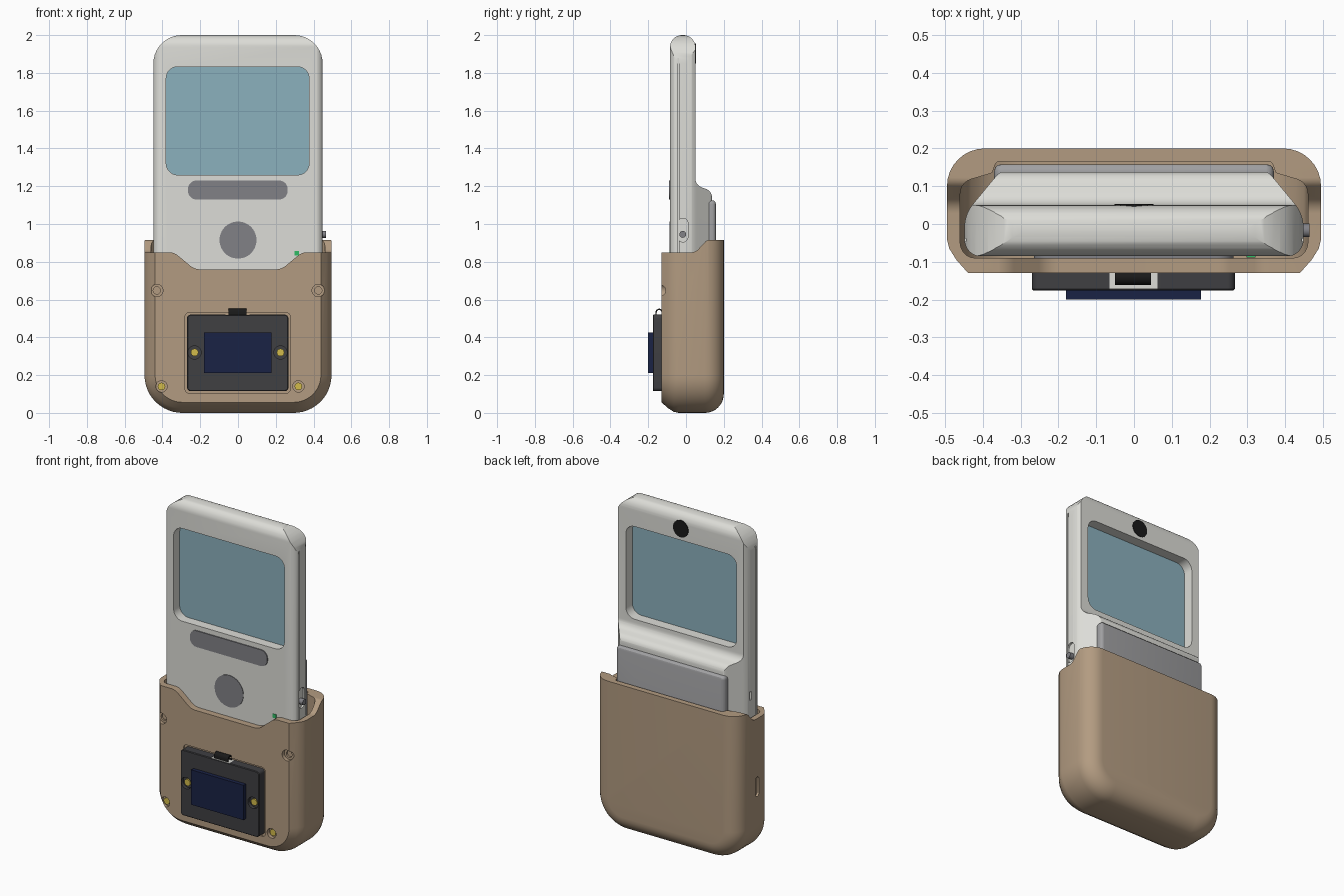
import bpy, bmesh, math
from mathutils import Vector

if "Cube" in bpy.data.objects:
    bpy.data.objects.remove(bpy.data.objects["Cube"])


def mat(name, rgb):
    m = bpy.data.materials.new(name)
    m.diffuse_color = (*rgb, 1)
    m.use_nodes = True
    m.node_tree.nodes["Principled BSDF"].inputs["Base Color"].default_value = m.diffuse_color
    return m


TAN = mat("tan", (0.45, 0.33, 0.22))
WHITE = mat("off_white", (0.72, 0.72, 0.68))
GLASS = mat("teal_glass", (0.26, 0.44, 0.51))
GREY = mat("mid_grey", (0.22, 0.22, 0.24))
LIGHT = mat("light_grey", (0.35, 0.35, 0.36))
DARK = mat("charcoal", (0.05, 0.05, 0.055))
BLACK = mat("black", (0.01, 0.01, 0.01))
NAVY = mat("navy", (0.01, 0.016, 0.06))
GOLD = mat("gold", (0.65, 0.5, 0.07))
GREEN = mat("green", (0.03, 0.5, 0.13))


def fillet(corners, seg=8):
    """Round each (u, v, radius) corner of a polygon."""
    out, n = [], len(corners)
    for i, c in enumerate(corners):
        p = Vector(c[:2])
        r = c[2] if len(c) > 2 else 0
        if r <= 0:
            out.append(p)
            continue
        a = (Vector(corners[i - 1][:2]) - p).normalized()
        b = (Vector(corners[(i + 1) % n][:2]) - p).normalized()
        half = a.angle(b) / 2
        mid = p + (a + b).normalized() * r / math.sin(half)
        s = p + a * r / math.tan(half) - mid
        sweep = s.angle_signed(p + b * r / math.tan(half) - mid)
        for k in range(seg + 1):
            t = -sweep * k / seg
            out.append(mid + Vector((s.x * math.cos(t) - s.y * math.sin(t),
                                     s.x * math.sin(t) + s.y * math.cos(t))))
    return out


def rect(u0, u1, v0, v1, r=0, seg=8):
    return fillet([(u0, v0, r), (u1, v0, r), (u1, v1, r), (u0, v1, r)], seg)


def circle(u, v, r, n=28):
    return [Vector((u + r * math.cos(2 * math.pi * k / n),
                    v + r * math.sin(2 * math.pi * k / n))) for k in range(n)]


def loft(name, rings, m=None):
    """Skin equal-length 3D rings and cap both ends."""
    bm = bmesh.new()
    vs = [[bm.verts.new(p) for p in ring] for ring in rings]
    n = len(vs[0])
    for a, b in zip(vs, vs[1:]):
        for i in range(n):
            bm.faces.new((a[i], a[(i + 1) % n], b[(i + 1) % n], b[i]))
    bm.faces.new(vs[0])
    bm.faces.new(vs[-1])
    bmesh.ops.recalc_face_normals(bm, faces=bm.faces)
    me = bpy.data.meshes.new(name)
    bm.to_mesh(me)
    bm.free()
    ob = bpy.data.objects.new(name, me)
    bpy.context.collection.objects.link(ob)
    if m:
        me.materials.append(m)
    return ob


def prism(name, pts, axis, a, b, m=None):
    place = {"x": lambda p, t: (t, p[0], p[1]),
             "y": lambda p, t: (p[0], t, p[1]),
             "z": lambda p, t: (p[0], p[1], t)}[axis]
    return loft(name, [[place(p, t) for p in pts] for t in (a, b)], m)


def apply(ob, mod):
    bpy.context.view_layer.objects.active = ob
    bpy.ops.object.modifier_apply(modifier=mod.name)


def cut(ob, cutter, op="DIFFERENCE"):
    mod = ob.modifiers.new("cut", "BOOLEAN")
    mod.operation, mod.object, mod.solver = op, cutter, "EXACT"
    apply(ob, mod)
    bpy.data.objects.remove(cutter, do_unlink=True)


def bevel(ob, w, seg=2):
    mod = ob.modifiers.new("bevel", "BEVEL")
    mod.width, mod.segments, mod.limit_method = w, seg, "ANGLE"
    mod.angle_limit = math.radians(50)
    apply(ob, mod)


def mirrored(half):
    return half + [(-c[0], *c[1:]) for c in reversed(half)]


# Device body: front outline, side profile and plan section intersected
body = prism("device_body", rect(-0.448, 0.448, 0.06, 2.0, 0.15, 10), "y", -0.3, 0.3, WHITE)
side = fillet([(-0.085, 0.03, 0.04), (-0.085, 2.0, 0.064), (0.05, 2.0, 0.064),
               (0.05, 1.205, 0.05), (0.138, 1.175, 0.05), (0.138, 0.03, 0.04)])
cut(body, prism("side", side, "x", -0.6, 0.6), "INTERSECT")
plan = fillet(mirrored([(0.449, -0.086, 0.045), (0.449, 0.025, 0.1), (0.355, 0.139, 0.03)]))
cut(body, prism("plan", plan, "z", -0.1, 2.1), "INTERSECT")

# Window, seam grooves, button recess and side slot in the body
window = rect(-0.38, 0.376, 1.26, 1.832, 0.06)
cut(body, prism("window", window, "y", -0.4, 0.4))
for s in (-1, 1):
    cut(body, prism("seam", rect(-0.046, -0.038, 0.6, 1.88), "x", s * 0.44, s * 0.5))
cut(body, prism("recess", rect(-0.044, 0.01, 0.905, 1.03, 0.026), "x", 0.436, 0.5))
cut(body, prism("slot", rect(0.0, 0.016, 0.95, 1.0), "x", -0.5, -0.43))

prism("window_glass", rect(-0.382, 0.378, 1.258, 1.834, 0.06), "y", -0.026, -0.014, GLASS)
prism("speaker_bar", rect(-0.265, 0.263, 1.13, 1.23, 0.045), "y", -0.091, -0.08, GREY)
prism("round_pad", circle(0, 0.915, 0.098, 48), "y", -0.088, -0.08, GREY)
prism("status_light", rect(0.298, 0.322, 0.832, 0.856), "y", -0.088, -0.08, GREEN)
prism("camera_lens", circle(0, 1.903, 0.052, 36), "y", 0.04, 0.053, BLACK)
prism("side_button", circle(-0.017, 0.945, 0.018), "x", 0.40, 0.465, GREY)
pack = prism("battery_pack", rect(-0.37, 0.37, 0.12, 1.125, 0.02, 4), "y", 0.10, 0.158, LIGHT)
bevel(pack, 0.018, 3)

# Case shell: rounded outline with softened front and back rims
profile = [(-0.13, 0.056), (-0.095, 0.025), (-0.065, 0.006), (-0.04, 0)]
profile += [(0.1 + 0.1 * math.sin(t), 0.1 - 0.1 * math.cos(t))
            for t in (math.pi / 2 * k / 8 for k in range(9))]


def outline(d):
    return fillet([(-0.495 + d, d, 0.2 - d), (0.495 - d, d, 0.2 - d),
                   (0.495 - d, 1.1), (-0.495 + d, 1.1)], 12)


case = loft("case_shell", [[(p[0], y, p[1]) for p in outline(d)] for y, d in profile], TAN)
top = fillet([(-0.3, -0.1), (-0.3, 0.85), (0.05, 0.85, 0.05), (0.11, 0.915, 0.03),
              (0.3, 0.915), (0.3, -0.1)])
cut(case, prism("top", top, "x", -0.7, 0.7), "INTERSECT")

# Pocket that holds the device
pocket = prism("pocket", fillet(mirrored([(0.46, -0.09, 0.04), (0.46, 0.11, 0.04),
                                          (0.375, 0.135, 0.01), (0.365, 0.166, 0.015)]), 5),
               "z", -0.1, 1.3)
bounds = fillet([(-0.462, 0.045, 0.16), (0.462, 0.045, 0.16), (0.462, 1.2), (-0.462, 1.2)])
cut(pocket, prism("bounds", bounds, "y", -0.3, 0.3), "INTERSECT")
cut(case, pocket)

# Lowered front lip, port slot and cord hole
dip = fillet([(-0.45, 1.0), (-0.45, 0.851), (-0.34, 0.851, 0.08), (-0.23, 0.76, 0.08),
              (0.23, 0.76, 0.08), (0.34, 0.851, 0.08), (0.45, 0.851), (0.45, 1.0)])
cut(case, prism("dip", dip, "y", -0.3, -0.06))
cut(case, prism("port", rect(-0.005, 0.03, 0.37, 0.49, 0.017, 5), "x", -0.6, -0.48))
cord = prism("cord_hole", circle(0, 0, 0.02), "z", -0.012, 0.1)
cord.location = (-0.436, 0.05, 0.059)
cord.rotation_euler = (0, math.radians(-135), 0)
bpy.context.view_layer.update()
cut(case, cord)
cut(case, prism("seat", rect(-0.28, 0.276, 0.105, 0.53, 0.02), "y", -0.3, -0.122))

# Case fixings: open holes above, gold screws below
for x, z, r in ((-0.43, 0.648, 0.033), (0.425, 0.648, 0.033),
                (-0.405, 0.14, 0.03), (0.32, 0.14, 0.03)):
    cut(case, prism("bore", circle(x, z, r), "y", -0.3, -0.108))
    if z > 0.5:
        cut(case, prism("bore", circle(x, z, 0.019), "y", -0.3, -0.097))
    else:
        prism("case_screw", circle(x, z, 0.02), "y", -0.118, -0.1, GOLD)

# Front display module
frame = prism("display_frame", rect(-0.27, 0.267, 0.115, 0.52, 0.02), "y", -0.176, -0.115, DARK)
bevel(frame, 0.004, 1)
cut(frame, prism("notch", rect(-0.065, 0.062, 0.47, 0.6), "y", -0.173, -0.1))
for x in (-0.23, 0.225):
    cut(frame, prism("bore", circle(x, 0.32, 0.035), "y", -0.3, -0.155))
    prism("display_screw", circle(x, 0.32, 0.02), "y", -0.166, -0.15, GOLD)
prism("display_panel", rect(-0.18, 0.177, 0.21, 0.425), "y", -0.2, -0.17, NAVY)
prism("connector", rect(-0.065, 0.062, 0.47, 0.518), "y", -0.172, -0.118, WHITE)
arc = [math.pi * k / 10 for k in range(11)]
ribbon = [(-0.142 + 0.02 * math.cos(t), 0.53 + 0.022 * math.sin(t)) for t in arc]
ribbon += [(-0.142 + 0.013 * math.cos(t), 0.53 + 0.015 * math.sin(t)) for t in reversed(arc)]
ribbon = [(-0.122, 0.5)] + ribbon[:11] + [(-0.162, 0.5), (-0.155, 0.5)] + ribbon[11:] + [(-0.129, 0.5)]
prism("ribbon_cable", ribbon, "x", -0.05, 0.045, BLACK)

# Smooth shading with crisp edges
bpy.ops.object.select_all(action="DESELECT")
for ob in bpy.context.scene.objects:
    ob.select_set(True)
    bpy.context.view_layer.objects.active = ob
bpy.ops.object.shade_smooth_by_angle(angle=math.radians(30))
